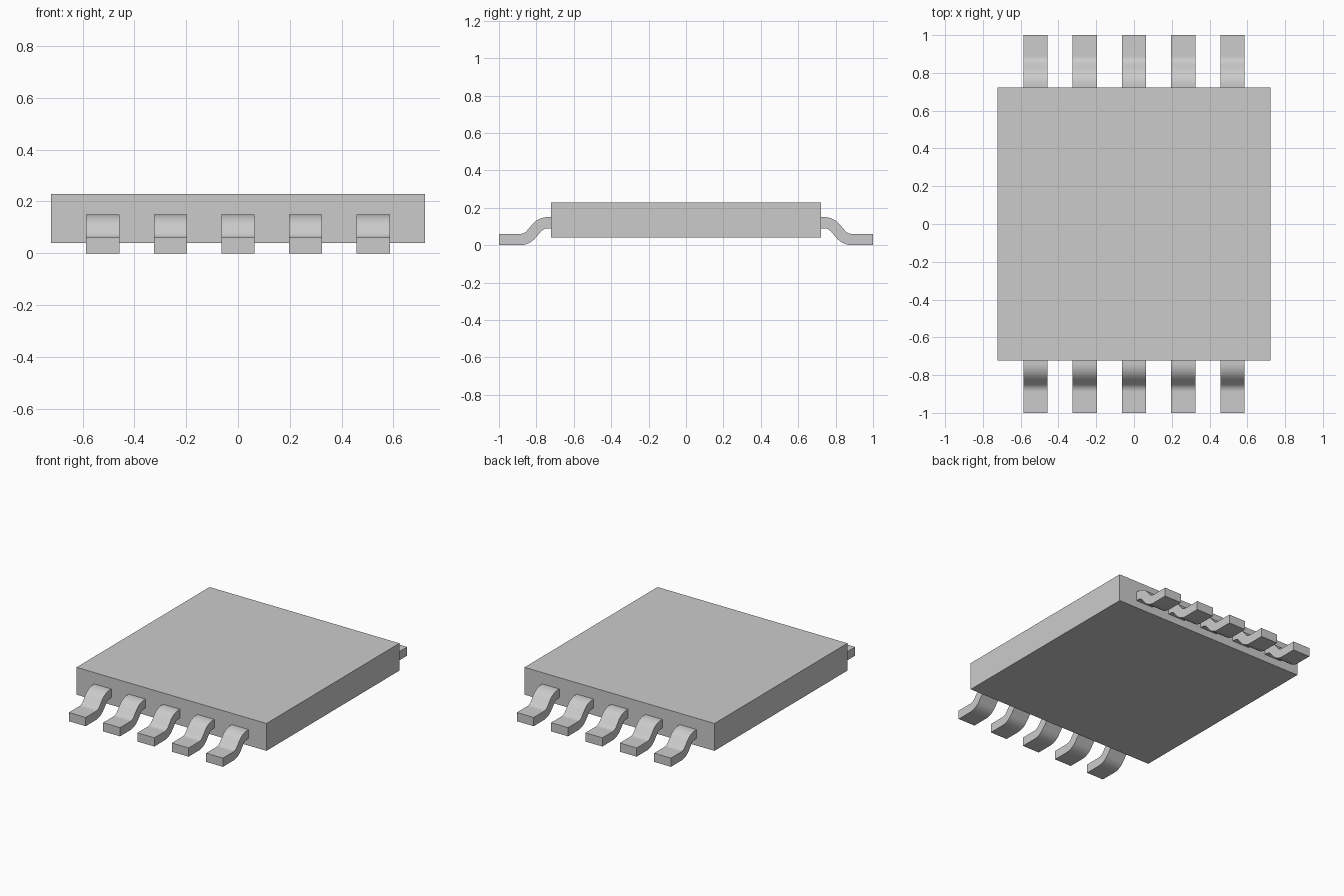
import bpy
import bmesh
import math

if "Cube" in bpy.data.objects:
    bpy.data.objects.remove(bpy.data.objects["Cube"])

BODY_HALF = 0.722
LEAD_W, LEAD_T = 0.128, 0.06
PITCH = 0.261

# Package body
bpy.ops.mesh.primitive_cube_add(size=1, location=(0, 0, 0.134))
body = bpy.context.object
body.name = "package_body"
body.dimensions = (2 * BODY_HALF, 2 * BODY_HALF, 0.188)
bpy.ops.object.transform_apply(location=False, rotation=False, scale=True)


def lead_centreline(radius=0.08, bend=math.radians(50), steps=10):
    """Gull-wing path as (y, z, slope angle): flat, down bend, up bend, flat foot."""
    z_top, z_foot = 0.12, LEAD_T / 2
    y0 = 0.738
    slope_len = (z_top - z_foot - 2 * radius * (1 - math.cos(bend))) / math.sin(bend)
    y1 = y0 + 2 * radius * math.sin(bend) + slope_len * math.cos(bend)
    angles = [bend * i / steps for i in range(steps + 1)]
    path = [(BODY_HALF - 0.01, z_top, 0)]
    path += [(y0 + radius * math.sin(a), z_top - radius * (1 - math.cos(a)), a)
             for a in angles]
    path += [(y1 - radius * math.sin(a), z_foot + radius * (1 - math.cos(a)), a)
             for a in reversed(angles)]
    path.append((1.0, z_foot, 0))
    return path


def make_lead_mesh():
    """Sweep a rectangular section along the centreline."""
    bm = bmesh.new()
    rings = []
    h = LEAD_T / 2
    for y, z, a in lead_centreline():
        ny, nz = math.sin(a) * h, math.cos(a) * h
        rings.append([bm.verts.new((sx * LEAD_W / 2, y + s * ny, z + s * nz))
                      for sx, s in ((-1, -1), (1, -1), (1, 1), (-1, 1))])
    for r, q in zip(rings, rings[1:]):
        for i in range(4):
            j = (i + 1) % 4
            bm.faces.new((r[i], r[j], q[j], q[i]))
    bm.faces.new(rings[0])
    bm.faces.new(rings[-1])
    bmesh.ops.recalc_face_normals(bm, faces=bm.faces)
    mesh = bpy.data.meshes.new("lead")
    bm.to_mesh(mesh)
    bm.free()
    return mesh


# Five leads along the back, five along the front
lead_mesh = make_lead_mesh()
bpy.ops.object.select_all(action='DESELECT')
for side, turn in (("back", 0), ("front", math.pi)):
    for i in range(5):
        lead = bpy.data.objects.new(f"{side}_lead_{i + 1}", lead_mesh)
        lead.location.x = (i - 2) * PITCH
        lead.rotation_euler.z = turn
        bpy.context.collection.objects.link(lead)

# Smooth bends with crisp section edges
bpy.context.view_layer.objects.active = lead
lead.select_set(True)
bpy.ops.object.shade_smooth_by_angle(angle=math.radians(30))
